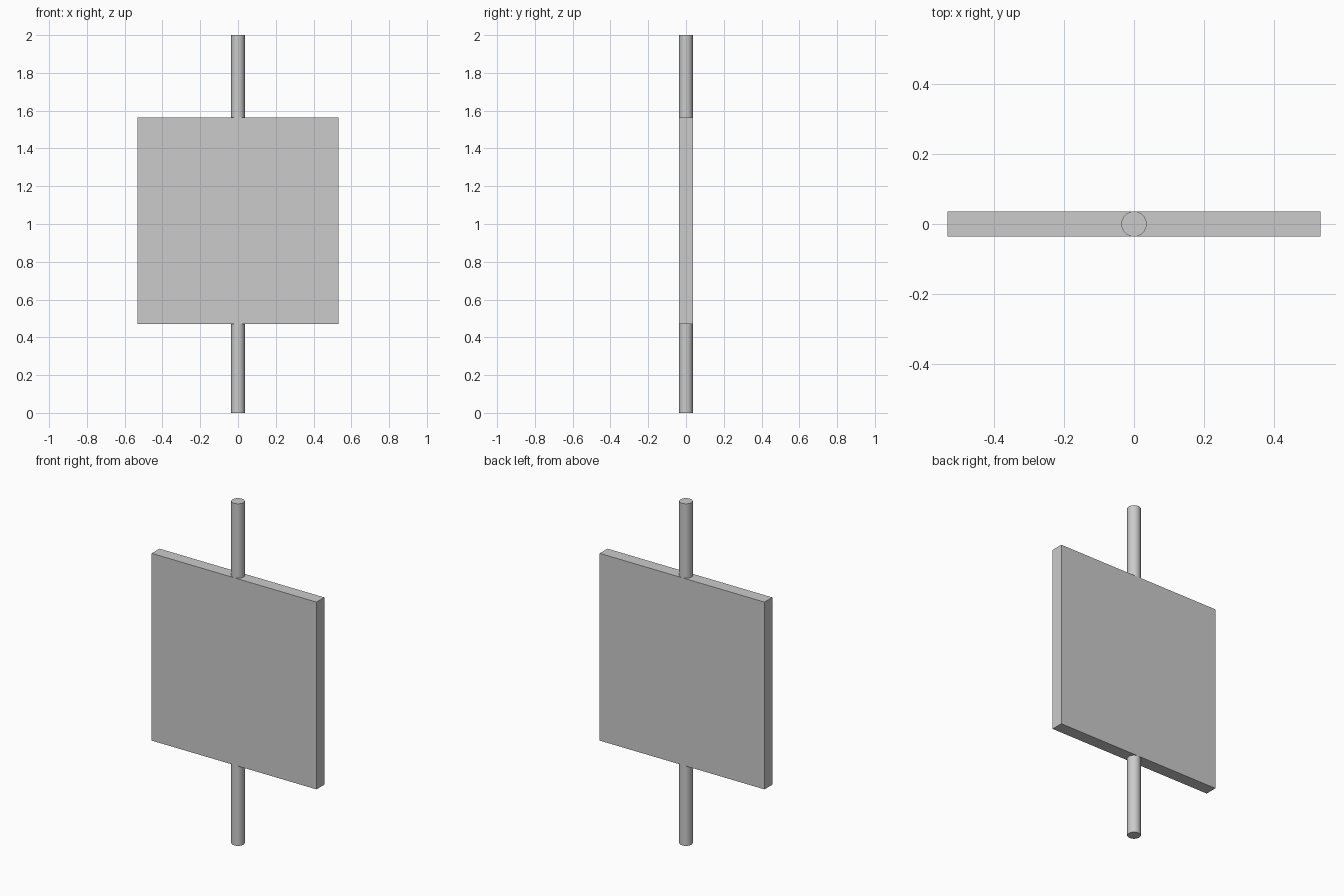
import bpy
import math

cube = bpy.data.objects.get("Cube")
if cube:
    bpy.data.objects.remove(cube, do_unlink=True)

THICKNESS = 0.072
PANEL_WIDTH = 1.066
PANEL_BOTTOM, PANEL_TOP = 0.47, 1.565
HEIGHT = 2.0

# Single plain grey finish
grey = bpy.data.materials.new("plain_grey")
grey.use_nodes = True
colour = (0.6, 0.6, 0.6, 1)
grey.diffuse_color = colour
grey.node_tree.nodes["Principled BSDF"].inputs["Base Color"].default_value = colour


def finish(name):
    obj = bpy.context.object
    obj.name = name
    obj.data.materials.append(grey)
    return obj


# Square flat panel
bpy.ops.mesh.primitive_cube_add(size=1, location=(0, 0, (PANEL_BOTTOM + PANEL_TOP) / 2))
panel = finish("panel")
panel.scale = (PANEL_WIDTH, THICKNESS, PANEL_TOP - PANEL_BOTTOM)
bpy.ops.object.transform_apply(location=False, rotation=False, scale=True)

# Round rod running through the panel from bottom to top
bpy.ops.mesh.primitive_cylinder_add(vertices=32, radius=THICKNESS / 2, depth=HEIGHT,
                                    location=(0, 0, HEIGHT / 2))
finish("rod")
bpy.ops.object.shade_smooth_by_angle(angle=math.radians(30))
